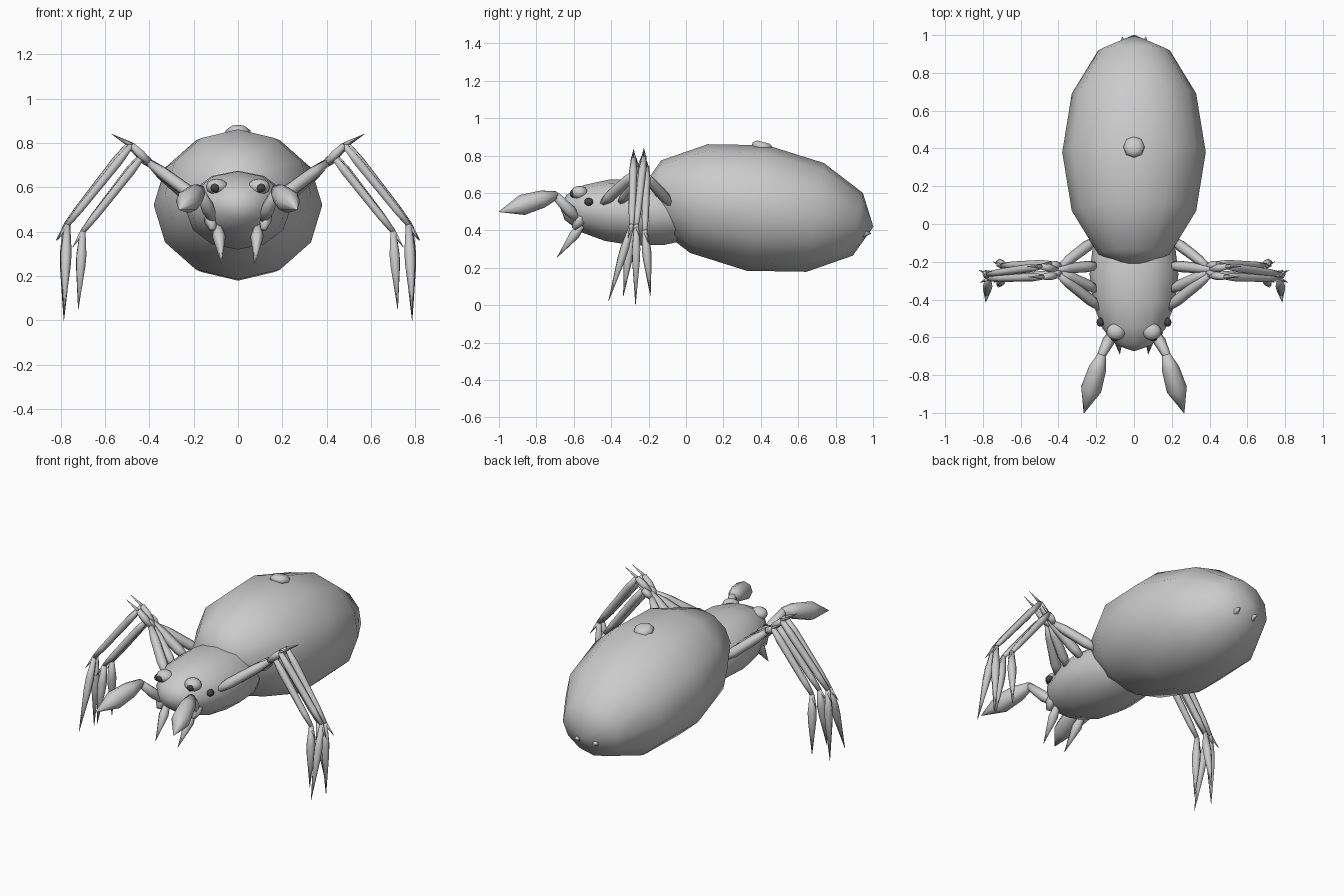
import bpy, bmesh
from math import radians, sin, cos, pi
from mathutils import Vector, Matrix

if "Cube" in bpy.data.objects:
    bpy.data.objects.remove(bpy.data.objects["Cube"])


def finish(bm, name, mat=None, smooth=True):
    bmesh.ops.recalc_face_normals(bm, faces=bm.faces)
    mesh = bpy.data.meshes.new(name)
    bm.to_mesh(mesh)
    bm.free()
    for p in mesh.polygons:
        p.use_smooth = smooth
    if mat:
        mesh.materials.append(mat)
    ob = bpy.data.objects.new(name, mesh)
    bpy.context.collection.objects.link(ob)
    return ob


def material(name, v):
    m = bpy.data.materials.new(name)
    m.diffuse_color = (v, v, v * 1.03, 1)
    m.use_nodes = True
    m.node_tree.nodes["Principled BSDF"].inputs["Base Color"].default_value = m.diffuse_color
    return m


# Ellipsoid with its poles along y, tilted about x
def ball(name, loc, radii, tilt=0, seg=12, rings=6, mat=None):
    bm = bmesh.new()
    bmesh.ops.create_uvsphere(bm, u_segments=seg, v_segments=rings, radius=1)
    m = (Matrix.Translation(loc) @ Matrix.Rotation(radians(tilt), 4, 'X')
         @ Matrix.Diagonal((*radii, 1)) @ Matrix.Rotation(pi / 2, 4, 'X'))
    bmesh.ops.transform(bm, matrix=m, verts=bm.verts)
    return finish(bm, name, mat)


# Turned segment from a to b; profile holds (fraction along, radius)
def spindle(bm, a, b, profile, n=6):
    a, b = Vector(a), Vector(b)
    q = (b - a).to_track_quat('Z', 'Y')
    rings = []
    for t, r in profile:
        c = a.lerp(b, t)
        rings.append([bm.verts.new(c + q @ Vector((r * cos(2 * pi * i / n),
                                                   r * sin(2 * pi * i / n), 0)))
                      for i in range(n)])
    for lo, hi in zip(rings, rings[1:]):
        for i in range(n):
            j = (i + 1) % n
            bm.faces.new((lo[i], lo[j], hi[j], hi[i]))
    bm.faces.new(rings[0][::-1])
    bm.faces.new(rings[-1])


FEMUR = [(0, .018), (.25, .03), (.75, .027), (1, .016)]
KNEE = [(0, .016), (.5, .022), (1, .015)]
TIBIA = [(0, .014), (.2, .022), (.8, .019), (1, .013)]
TARSUS = [(0, .014), (.3, .025), (.45, .023), (1, .001)]
SPIKE = [(0, .012), (1, .001)]
BULB = [(0, .022), (.25, .047), (.6, .055), (1, .002)]
FANG = [(0, .018), (.3, .03), (1, .001)]

white = material("eye_white", .8)
dark = material("eye_dark", .06)

# Body
ball("abdomen", (0, .38, .52), (.38, .63, .34), -9.2)
ball("head", (0, -.265, .497), (.235, .41, .178), -4, rings=8)

# Nub on top of the abdomen
bm = bmesh.new()
spindle(bm, (0, .405, .835), (0, .415, .872), [(0, .058), (.6, .055), (1, .035)], 8)
finish(bm, "abdomen_nub")

# Hip, femur end, knee, ankle, tip of each leg
LEGS = [
    ((.17, -.45, .54), (.40, -.27, .71), (.48, -.28, .79), (.77, -.29, .43), (.785, -.415, .02)),
    ((.19, -.35, .55), (.39, -.255, .70), (.43, -.265, .74), (.70, -.29, .40), (.72, -.335, .05)),
    ((.19, -.22, .55), (.41, -.24, .72), (.49, -.225, .795), (.775, -.265, .43), (.785, -.27, 0)),
    ((.20, -.08, .54), (.39, -.225, .70), (.44, -.21, .74), (.70, -.22, .40), (.72, -.19, .05)),
]

for s, side in ((1, "left"), (-1, "right")):
    def P(p):
        return Vector((p[0] * s, p[1], p[2]))

    # Legs with spikes at the knee and ankle
    for k, leg in enumerate(LEGS):
        hip, fem, knee, ankle, tip = map(P, leg)
        bm = bmesh.new()
        spindle(bm, hip, fem, FEMUR)
        spindle(bm, fem, knee, KNEE)
        spindle(bm, knee, ankle, TIBIA)
        spindle(bm, ankle, tip, TARSUS)
        up = (.08, 0, .045) if k % 2 == 0 else (.05, 0, .03)
        spindle(bm, knee, knee + P(up), SPIKE, 4)
        spindle(bm, ankle, ankle + P((.045, .02 if k > 1 else -.02, -.07)), SPIKE, 4)
        finish(bm, f"{side}_leg_{k + 1}")

    # Palp with bulb
    bm = bmesh.new()
    spindle(bm, P((.11, -.57, .45)), P((.175, -.70, .59)), [(0, .02), (.4, .033), (1, .022)])
    spindle(bm, P((.17, -.69, .59)), P((.265, -1.0, .50)), BULB, 8)
    finish(bm, f"{side}_palp")

    # Fang and its base lump
    bm = bmesh.new()
    spindle(bm, P((.09, -.555, .43)), P((.075, -.69, .255)), FANG)
    spindle(bm, P((.13, -.54, .49)), P((.115, -.60, .41)), [(0, .02), (.5, .032), (1, .014)], 5)
    finish(bm, f"{side}_fang")

    # Eyes
    ball(f"{side}_eye", P((.095, -.57, .602)), (.05, .045, .037), seg=12, rings=8, mat=white)
    ball(f"{side}_pupil", P((.103, -.607, .597)), (.021, .014, .021), seg=8, rings=6, mat=dark)
    ball(f"{side}_small_eye", P((.178, -.52, .553)), (.02, .024, .021), seg=8, rings=6, mat=dark)

    # Spinneret
    bm = bmesh.new()
    spindle(bm, P((.055, .92, .38)), P((.062, .99, .385)), [(0, .02), (.4, .022), (1, .002)])
    finish(bm, f"{side}_spinneret")
